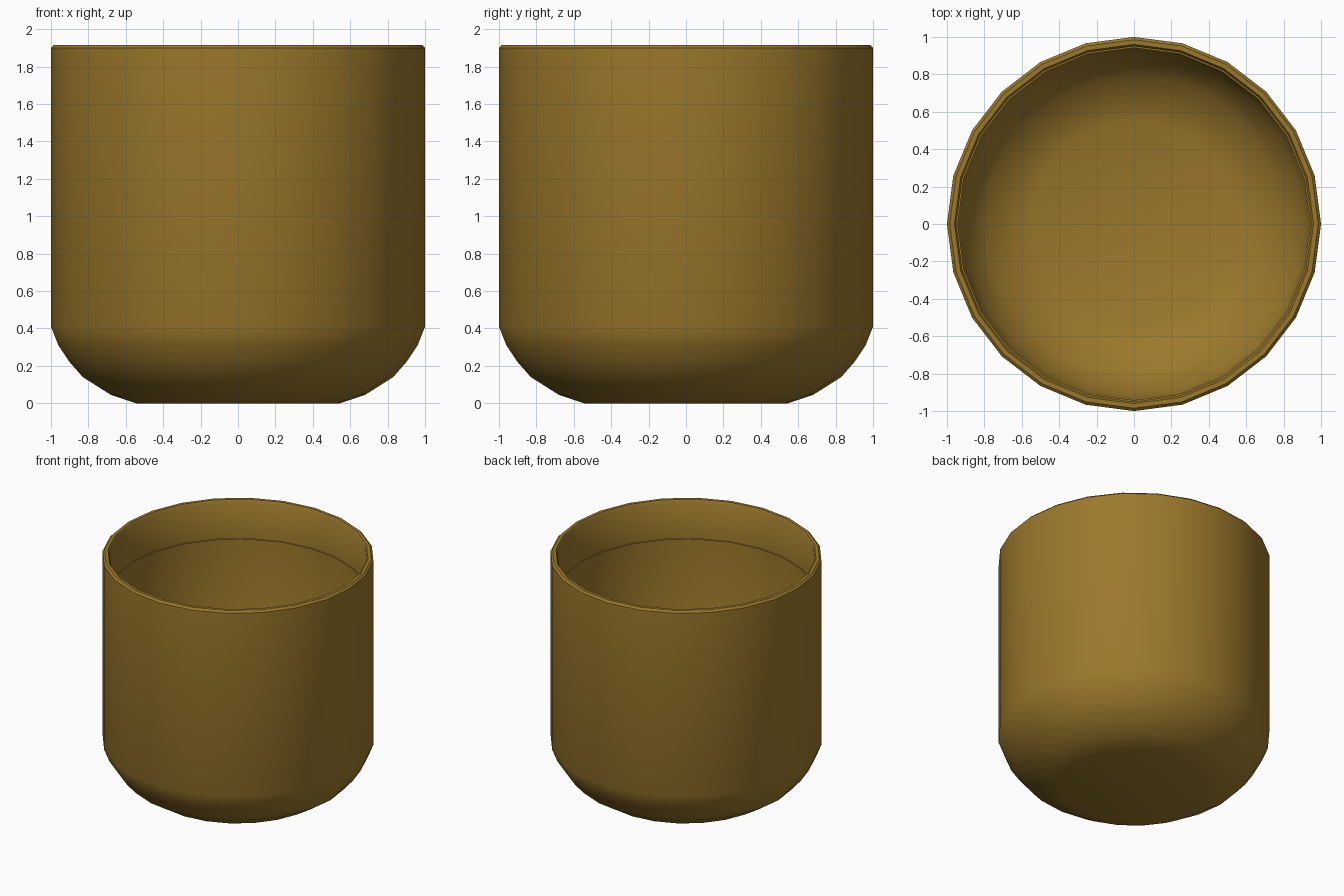
import bpy, bmesh, math

if "Cube" in bpy.data.objects:
    bpy.data.objects.remove(bpy.data.objects["Cube"])

SIDES = 24

# Cup cross-section (radius, height): outside from base to rim, then down inside
outer = [(0.545, 0), (0.68, 0.045), (0.83, 0.14), (0.90, 0.22), (0.96, 0.31), (1.0, 0.41),
         (1.0, 1.9), (0.985, 1.915)]
inner = [(0.96, 1.915), (0.95, 1.9), (0.95, 1.6), (0.942, 1.6), (0.942, 0.42), (0.91, 0.34),
         (0.86, 0.25), (0.80, 0.18), (0.67, 0.095), (0.545, 0.05)]


def lathe(name, profile):
    bm = bmesh.new()
    rings = [[bm.verts.new((r * math.cos(2 * math.pi * i / SIDES),
                            r * math.sin(2 * math.pi * i / SIDES), z))
              for i in range(SIDES)] for r, z in profile]
    for a, b in zip(rings, rings[1:]):
        for i in range(SIDES):
            j = (i + 1) % SIDES
            bm.faces.new((a[i], a[j], b[j], b[i]))
    bm.faces.new(rings[0][::-1])
    bm.faces.new(rings[-1])
    me = bpy.data.meshes.new(name)
    bm.to_mesh(me)
    bm.free()
    ob = bpy.data.objects.new(name, me)
    bpy.context.collection.objects.link(ob)
    return ob


cup = lathe("cup", outer + inner)

# Ochre glaze
mat = bpy.data.materials.new("ochre")
mat.diffuse_color = (0.33, 0.19, 0.025, 1)
mat.use_nodes = True
mat.node_tree.nodes["Principled BSDF"].inputs["Base Color"].default_value = mat.diffuse_color
cup.data.materials.append(mat)

bpy.context.view_layer.objects.active = cup
cup.select_set(True)
bpy.ops.object.shade_smooth_by_angle(angle=math.radians(35))
